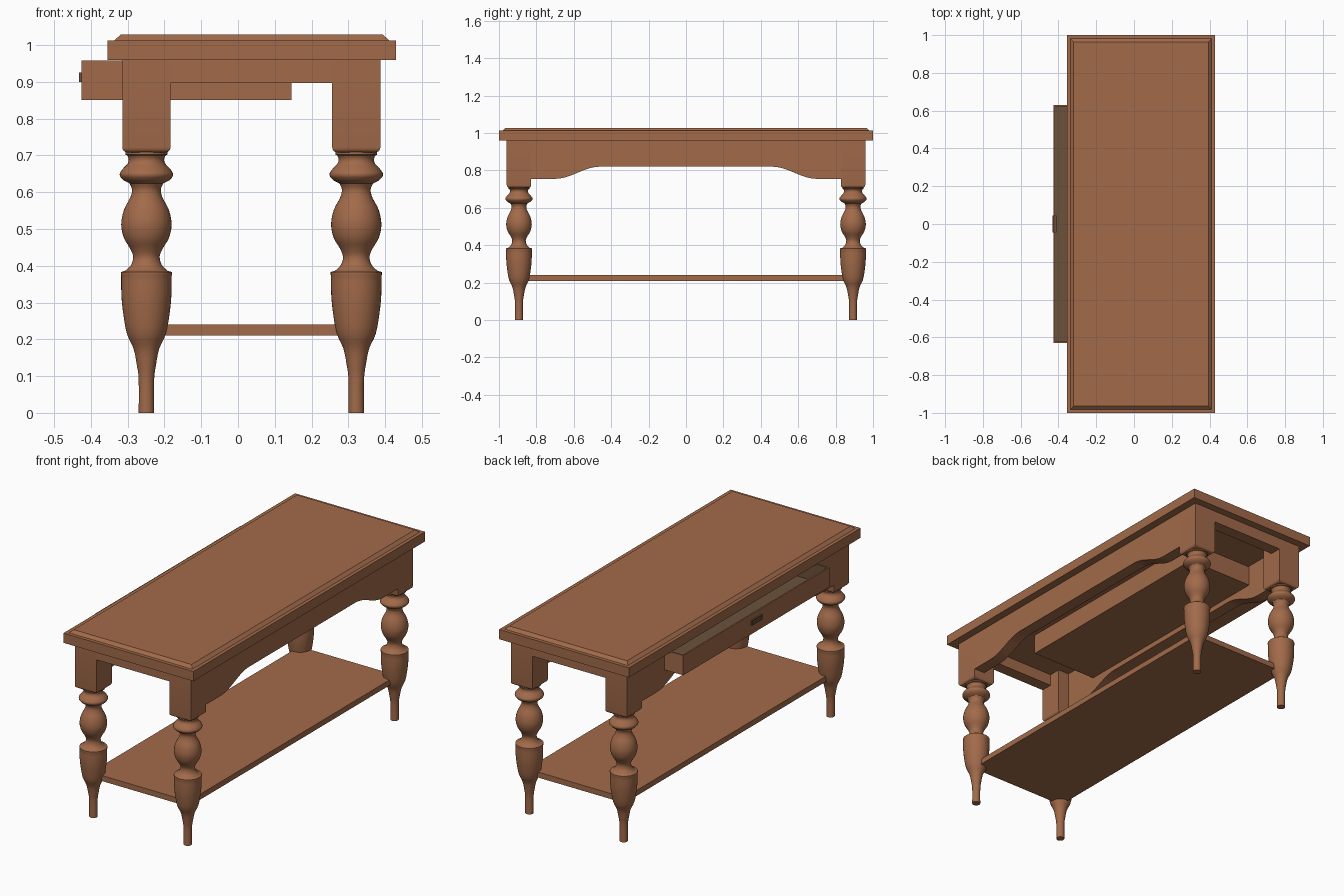
import bpy, bmesh, math
from mathutils import Vector

if "Cube" in bpy.data.objects:
    bpy.data.objects.remove(bpy.data.objects["Cube"])


def material(name, rgb):
    m = bpy.data.materials.new(name)
    m.diffuse_color = (*rgb, 1)
    m.use_nodes = True
    m.node_tree.nodes["Principled BSDF"].inputs["Base Color"].default_value = m.diffuse_color
    return m


WOOD = material("warm brown wood", (0.36, 0.145, 0.068))
DARK = material("dark brown", (0.15, 0.085, 0.045))

LEG_X = (-0.249, 0.3215)
LEG_Y = 0.893
HALF = 0.0655          # half width of a leg block
TOP_Z = 0.96           # underside of the table top


def finish(name, bm, mats=(WOOD,), smooth=False):
    bmesh.ops.recalc_face_normals(bm, faces=bm.faces[:])
    me = bpy.data.meshes.new(name)
    bm.to_mesh(me)
    bm.free()
    ob = bpy.data.objects.new(name, me)
    bpy.context.collection.objects.link(ob)
    for m in mats:
        me.materials.append(m)
    if smooth:
        bpy.ops.object.select_all(action='DESELECT')
        ob.select_set(True)
        bpy.context.view_layer.objects.active = ob
        bpy.ops.object.shade_smooth_by_angle(angle=math.radians(35))
    return ob


def box_bm(lo, hi):
    bm = bmesh.new()
    bmesh.ops.create_cube(bm, size=1)
    for v in bm.verts:
        v.co = Vector([lo[i] if v.co[i] < 0 else hi[i] for i in range(3)])
    return bm


def face_towards(bm, d):
    bm.normal_update()
    return max(bm.faces, key=lambda f: f.normal.dot(Vector(d)))


def recess(bm, d, rim, depth):
    """Sink a panel into the face that points along d, in dark colour."""
    f = face_towards(bm, d)
    bmesh.ops.inset_region(bm, faces=[f], thickness=rim)
    r = bmesh.ops.extrude_face_region(bm, geom=[f])
    floor = [g for g in r["geom"] if isinstance(g, bmesh.types.BMFace)][0]
    bmesh.ops.translate(bm, verts=floor.verts[:], vec=Vector(d) * -depth)
    floor.material_index = 1
    for e in floor.edges:
        for lf in e.link_faces:
            lf.material_index = 1
    if f.is_valid:
        bmesh.ops.delete(bm, geom=[f], context='FACES_ONLY')


def prism(name, outline, x0, x1):
    """Extrude a (y, z) outline along x."""
    bm = bmesh.new()
    f = bm.faces.new([bm.verts.new((x0, y, z)) for y, z in outline])
    r = bmesh.ops.extrude_face_region(bm, geom=[f])
    bmesh.ops.translate(bm, vec=(x1 - x0, 0, 0),
                        verts=[g for g in r["geom"] if isinstance(g, bmesh.types.BMVert)])
    return finish(name, bm)


# Table top: slab with a stepped, chamfered upper edge
finish("top_slab", box_bm((-0.355, -1, TOP_Z), (0.43, 1, 1.013)))
bm = box_bm((-0.336, -0.981, 1.013), (0.411, 0.981, 1.028))
for v in face_towards(bm, (0, 0, 1)).verts:
    v.co.x += 0.017 if v.co.x < 0 else -0.017
    v.co.y += 0.017 if v.co.y < 0 else -0.017
finish("top_panel", bm)

# Turned legs: (radius, height) profile smoothed with a spline, in smooth runs
RUNS = [
    [(0.021, 0), (0.021, 0.09), (0.026, 0.13), (0.035, 0.175), (0.053, 0.215),
     (0.063, 0.27), (0.068, 0.32), (0.0685, 0.372)],
    [(0.0695, 0.376), (0.0695, 0.383)],
    [(0.058, 0.386), (0.042, 0.402), (0.036, 0.425), (0.045, 0.448), (0.061, 0.475),
     (0.0685, 0.512), (0.061, 0.552), (0.044, 0.585), (0.039, 0.607), (0.046, 0.624)],
    [(0.062, 0.632), (0.071, 0.642), (0.072, 0.652), (0.063, 0.665), (0.051, 0.678),
     (0.048, 0.69), (0.052, 0.7)],
    [(0.057, 0.702), (0.057, 0.712)],
]


def spline(p, n=3):
    out = []
    for i in range(len(p) - 1):
        a, b = Vector(p[max(i - 1, 0)]), Vector(p[i])
        c, d = Vector(p[i + 1]), Vector(p[min(i + 2, len(p) - 1)])
        for k in range(n):
            t = k / n
            out.append(0.5 * (2 * b + (c - a) * t + (2 * a - 5 * b + 4 * c - d) * t * t
                              + (3 * b - a - 3 * c + d) * t ** 3))
    return out + [Vector(p[-1])]


PROFILE = [q for run in RUNS for q in spline(run)]
SIDES = 40


def turned_leg(name, x, y):
    bm = bmesh.new()
    rings = [[bm.verts.new((x + r * math.cos(2 * math.pi * i / SIDES),
                            y + r * math.sin(2 * math.pi * i / SIDES), z))
              for i in range(SIDES)] for r, z in PROFILE]
    for a, b in zip(rings, rings[1:]):
        for i in range(SIDES):
            j = (i + 1) % SIDES
            bm.faces.new((a[i], a[j], b[j], b[i]))
    bm.faces.new(rings[0])
    bm.faces.new(rings[-1])
    finish(name, bm, smooth=True)


for sx, x in zip(("left", "right"), LEG_X):
    for sy, y in (("front", -LEG_Y), ("back", LEG_Y)):
        turned_leg(f"{sy}_{sx}_leg", x, y)
        # Square block above each leg, rounded at the bottom
        bm = box_bm((x - HALF, y - HALF, 0.708), (x + HALF, y + HALF, TOP_Z))
        edges = face_towards(bm, (0, 0, -1)).edges[:]
        bmesh.ops.bevel(bm, geom=edges, offset=0.014, segments=4, profile=0.5,
                        affect='EDGES')
        finish(f"{sy}_{sx}_leg_block", bm, smooth=True)

# Long aprons with a curved lower edge; the left one is notched for the drawer
INNER = LEG_Y - HALF
curve = []
for i in range(13):
    t = i / 12
    curve.append((-0.70 + 0.24 * t, 0.755 + 0.065 * (0.5 - 0.5 * math.cos(math.pi * t))))
lower = [(-INNER, 0.755)] + curve
lower += [(-y, z) for y, z in reversed(lower)]
plain = lower + [(INNER, TOP_Z), (-INNER, TOP_Z)]
notched = lower + [(INNER, TOP_Z), (0.633, TOP_Z), (0.633, 0.848),
                   (-0.633, 0.848), (-0.633, TOP_Z), (-INNER, TOP_Z)]
prism("right_apron", plain, LEG_X[1] + HALF - 0.065, LEG_X[1] + HALF)
prism("left_apron", notched, LEG_X[0] - HALF, LEG_X[0] - HALF + 0.065)

# Short end aprons
for name, s in (("front_apron", -1), ("back_apron", 1)):
    ys = sorted((s * (LEG_Y + HALF), s * (LEG_Y + HALF - 0.065)))
    finish(name, box_bm((LEG_X[0] + HALF, ys[0], 0.897), (LEG_X[1] - HALF, ys[1], TOP_Z)))

# Lower shelf
finish("shelf", box_bm((LEG_X[0] - 0.01, -0.9, 0.21), (LEG_X[1] + 0.01, 0.9, 0.24)))

# Open drawer, pulled out to the left
bm = box_bm((-0.425, -0.631, 0.85), (0.145, 0.631, 0.958))
recess(bm, (0, 0, 1), 0.011, 0.095)
finish("drawer", bm, (WOOD, DARK))

# Small framed drawer pull
bm = box_bm((-0.432, -0.045, 0.9), (-0.41, 0.045, 0.926))
recess(bm, (-1, 0, 0), 0.006, 0.005)
for f in bm.faces:
    f.material_index = 1
finish("drawer_pull", bm, (WOOD, DARK))
